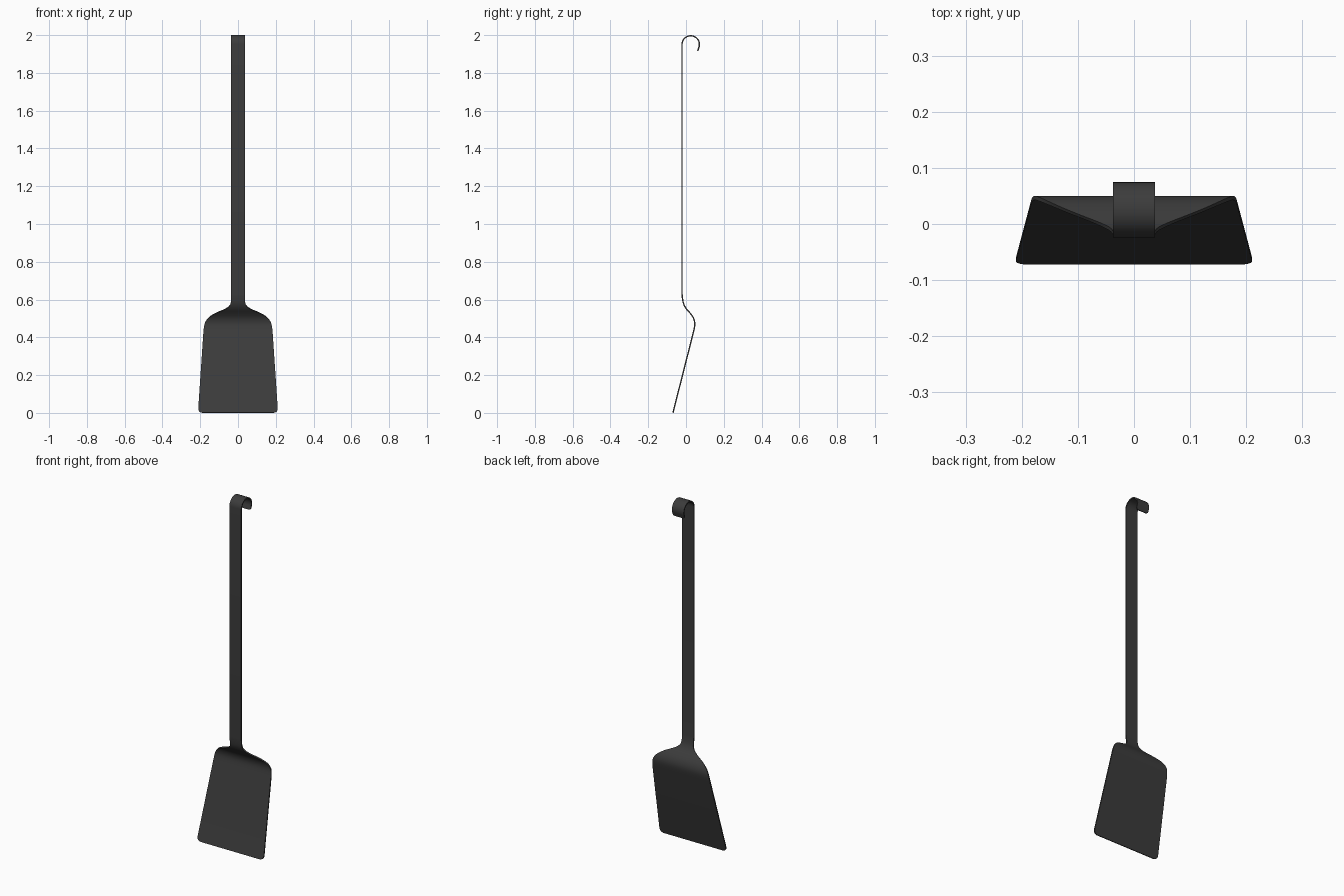
import bpy, bmesh, math
from mathutils import Vector

cube = bpy.data.objects.get("Cube")
if cube:
    bpy.data.objects.remove(cube)

THICKNESS = 0.007
HANDLE_HALF = 0.0375
HANDLE_Y = -0.021


def smooth_path(knots, steps=4):
    """Catmull-Rom through the inner knots; the end knots only set tangents."""
    out = []
    for a, b, c, d in zip(knots, knots[1:], knots[2:], knots[3:]):
        for i in range(steps):
            t = i / steps
            out.append(0.5 * (2 * b + (c - a) * t + (2 * a - 5 * b + 4 * c - d) * t ** 2
                              + (3 * b - a - 3 * c + d) * t ** 3))
    return out + [knots[-2]]


def rounded_end(end, inner, radius, steps=6):
    """Rows from a strip end inwards, with quarter-round corners."""
    direction = (inner - end)
    length = math.hypot(direction.x, direction.y)
    rows = []
    for i in range(steps + 1):
        angle = i / steps * math.pi / 2
        row = end + direction * (radius * (1 - math.cos(angle)) / length)
        row.z -= radius * (1 - math.sin(angle))
        rows.append(row)
    return rows


# Each row of the strip is (depth y, height z, half width)
shoulder = smooth_path([Vector(k) for k in (
    (0.032, 0.40, 0.185), (0.040, 0.43, 0.183), (0.046, 0.462, 0.179),
    (0.045, 0.485, 0.171), (0.037, 0.507, 0.152), (0.022, 0.528, 0.117),
    (0.004, 0.548, 0.071), (-0.008, 0.567, 0.045), (-0.016, 0.59, HANDLE_HALF),
    (HANDLE_Y, 0.63, HANDLE_HALF), (HANDLE_Y, 0.67, HANDLE_HALF))])
blade = rounded_end(Vector((-0.069, 0.001, 0.212)), shoulder[0], 0.025)

# Hook: arc bending backwards at the top, with a rounded tip
radius = 0.046
hook = []
for i in range(25):
    angle = math.radians(180 - 205 * i / 24)
    hook.append(Vector((HANDLE_Y + radius * (1 + math.cos(angle)),
                        1.9965 - radius + radius * math.sin(angle), HANDLE_HALF)))
tip = hook[-1] + Vector((-0.004, -0.015, 0))
hook += reversed(rounded_end(tip, hook[-1], 0.012))

# One continuous flat strip of metal
bm = bmesh.new()
previous = None
for y, z, half in blade + shoulder + hook:
    pair = [bm.verts.new((side * half, y, z)) for side in (-1, 1)]
    if previous:
        bm.faces.new((previous[0], previous[1], pair[1], pair[0]))
    previous = pair
mesh = bpy.data.meshes.new("spatula")
bm.to_mesh(mesh)
bm.free()
spatula = bpy.data.objects.new("spatula", mesh)
bpy.context.collection.objects.link(spatula)

# Sheet thickness
solid = spatula.modifiers.new("sheet_thickness", 'SOLIDIFY')
solid.thickness = THICKNESS
solid.offset = 0
solid.use_even_offset = True

# Dark metal
metal = bpy.data.materials.new("dark_grey")
metal.use_nodes = True
colour = (0.045, 0.045, 0.045, 1)
metal.diffuse_color = colour
metal.node_tree.nodes["Principled BSDF"].inputs["Base Color"].default_value = colour
mesh.materials.append(metal)

bpy.context.view_layer.objects.active = spatula
spatula.select_set(True)
bpy.ops.object.modifier_apply(modifier=solid.name)
bpy.ops.object.shade_smooth_by_angle(angle=math.radians(35))
